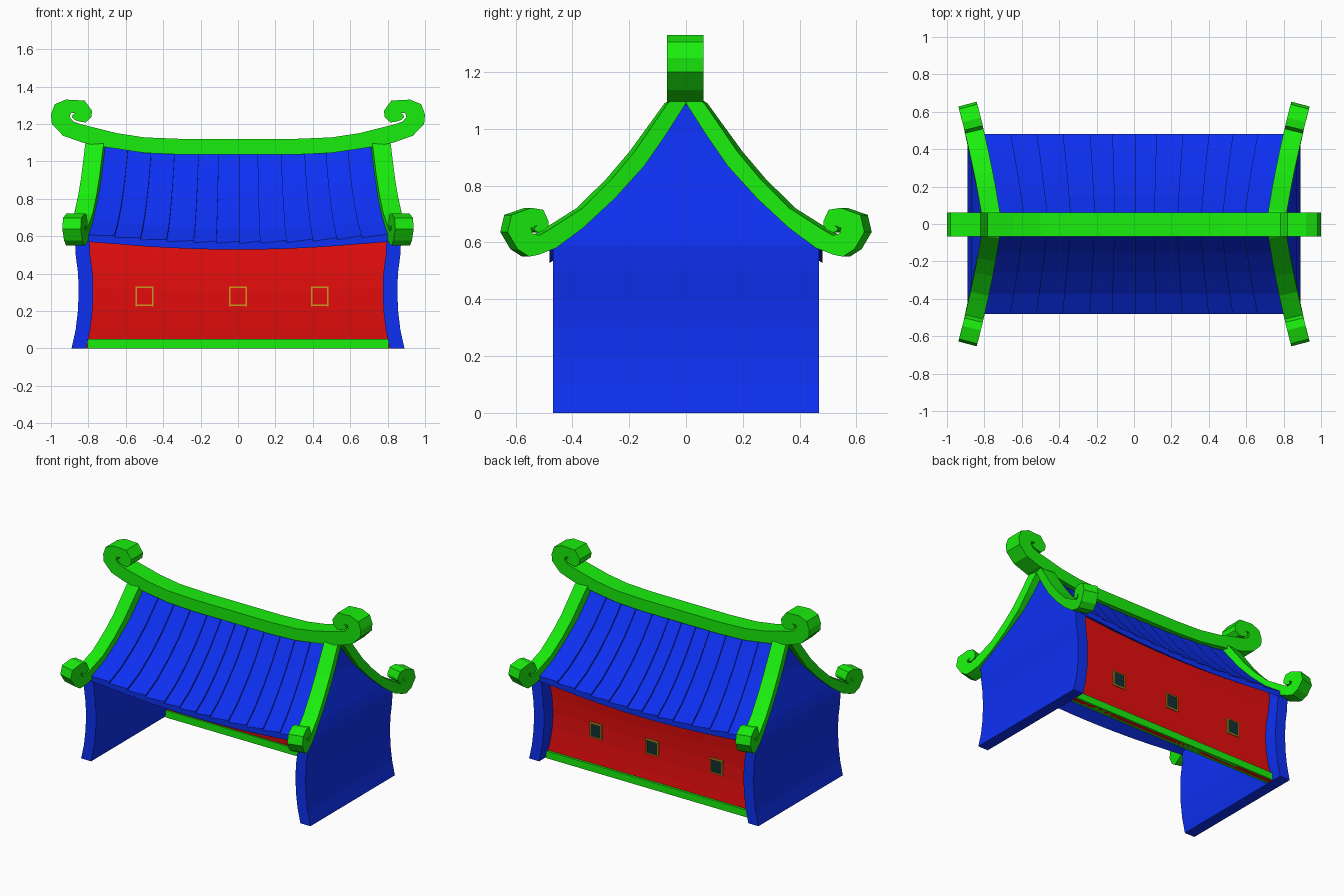
import bpy, bmesh


def mat(name, rgb):
    m = bpy.data.materials.new(name)
    m.diffuse_color = (*rgb, 1)
    return m


BLUE = mat("blue", (0.004, 0.03, 0.9))
GREEN = mat("green", (0.01, 0.86, 0.004))
RED = mat("red", (0.78, 0.004, 0.004))
GOLD = mat("gold", (0.6, 0.32, 0.01))
GLASS = mat("dark_glass", (0.006, 0.03, 0.03))


def loft(name, sections, material):
    """Join equal-sided polygons into one closed solid."""
    bm = bmesh.new()
    rings = [[bm.verts.new(p) for p in s] for s in sections]
    n = len(rings[0])
    for a, b in zip(rings, rings[1:]):
        for i in range(n):
            j = (i + 1) % n
            bm.faces.new((a[i], a[j], b[j], b[i]))
    bm.faces.new(rings[0][::-1])
    bm.faces.new(rings[-1])
    bmesh.ops.recalc_face_normals(bm, faces=bm.faces)
    me = bpy.data.meshes.new(name)
    bm.to_mesh(me)
    bm.free()
    me.materials.append(material)
    ob = bpy.data.objects.new(name, me)
    bpy.context.collection.objects.link(ob)
    return ob


def box(name, x, y, z, material):
    return loft(name, [[(x[0], y[0], h), (x[1], y[0], h), (x[1], y[1], h), (x[0], y[1], h)]
                       for h in z], material)


def interp(pts, t):
    for (a, va), (b, vb) in zip(pts, pts[1:]):
        if t <= b:
            return va + (vb - va) * (t - a) / (b - a)
    return pts[-1][1]


def trim_x(y):
    """Centre line of the gable trims, splaying outward to the eaves."""
    return 0.757 + 0.15 * y + 0.09 * y * y


def trim_point(y, z, d, sx, sy):
    """Offset sideways, square to the splayed centre line."""
    return (sx * (trim_x(y) + d), sy * (y - d * (0.15 + 0.18 * y) * min(1, y * 10)), z)


def sag(x):
    return 0.045 * (1 - min(1, (x / 0.8) ** 2))


# Ridge beam with scrolled ends
half = [(0.3, 1.12), (0.5, 1.128), (0.645, 1.15), (0.845, 1.2), (0.88, 1.213), (0.9, 1.235),
        (0.895, 1.257), (0.865, 1.26), (0.884, 1.25), (0.888, 1.236), (0.874, 1.222),
        (0.85, 1.213), (0.815, 1.208), (0.785, 1.235),
        (0.78, 1.27), (0.82, 1.325), (0.92, 1.33), (0.98, 1.305), (1.0, 1.25), (0.995, 1.2),
        (0.935, 1.137), (0.83, 1.1), (0.715, 1.077), (0.5, 1.045), (0.3, 1.036)]
outline = half + [(-x, z) for x, z in half[::-1]]
loft("ridge_beam", [[(x, y, z) for x, z in outline] for y in (-0.067, 0.062)], GREEN)

# Gable trims with scrolled feet
scroll = [(0, 1.14), (0.07, 1.09), (0.19, 0.92), (0.27, 0.825), (0.373, 0.722), (0.5, 0.641),
          (0.53, 0.625), (0.553, 0.632), (0.558, 0.651), (0.535, 0.66), (0.547, 0.65),
          (0.544, 0.64), (0.53, 0.635), (0.51, 0.643), (0.496, 0.658), (0.496, 0.676),
          (0.514, 0.715), (0.556, 0.722),
          (0.627, 0.697), (0.641, 0.637), (0.606, 0.577), (0.565, 0.55), (0.53, 0.557),
          (0.468, 0.581), (0.373, 0.651), (0.26, 0.755), (0.155, 0.87), (0.08, 0.975), (0, 1.09)]
for sx in (-1, 1):
    for sy in (-1, 1):
        loft("gable_trim", [[trim_point(y, z, d, sx, sy) for y, z in scroll]
                            for d in (-0.049, 0.049)], GREEN)

# Side walls: curved in below the eaves, leaning in up to the gable
wall_x = [(0, 0.89), (0.1, 0.868), (0.2, 0.856), (0.3, 0.852), (0.4, 0.855), (0.5, 0.868),
          (0.59, 0.872), (0.66, 0.858), (0.765, 0.826), (0.88, 0.79), (0.985, 0.768), (1.1, 0.752)]
wall_y = [(0.59, 0.468), (0.66, 0.373), (0.765, 0.26), (0.88, 0.155), (0.985, 0.08), (1.1, 0.002)]
for s in (-1, 1):
    secs = []
    for z, x in wall_x:
        w = 0.468 if z < 0.59 else interp(wall_y, z)
        secs.append([(s * x, -w, z), (s * x, w, z), (s * (x - 0.078), w, z), (s * (x - 0.078), -w, z)])
    loft("side_wall", secs, BLUE)

# Roof planks: overlapping strips fanning out toward the eaves, stepped the other way on each slope
slope = [(0, 1.125), (0.08, 1.015), (0.155, 0.915), (0.26, 0.798), (0.373, 0.692), (0.48, 0.618)]
seams = [-1.06, -0.825, -0.65, -0.475, -0.295, -0.145, 0.01, 0.15, 0.325, 0.5, 0.66, 0.825, 1.06]
for s in (-1, 1):
    for u0, u1 in zip(seams, seams[1:]):
        secs = []
        for y, z in slope:
            e = trim_x(y) - 0.048
            a, b = u0 * e, u1 * e
            za, zb = z - sag(a), z - sag(b)
            da, db = (0, 0.012) if s > 0 else (0.012, 0)
            secs.append([(a, s * y, za - da), (b, s * y, zb - db), (b, s * y, zb - 0.045), (a, s * y, za - 0.045)])
        loft("roof_plank", secs, BLUE)

# Back wall: slightly bowed, its top following the roof
bow = [(0, 0.392), (0.1, 0.38), (0.2, 0.372), (0.3, 0.369), (0.4, 0.372), (0.5, 0.38), (0.6, 0.392)]
secs = []
for i in range(9):
    x = -0.81 + 1.62 * i / 8
    k = (0.65 - sag(x)) / 0.6
    secs.append([(x, y, z * k) for z, y in bow] + [(x, y - 0.03, z * k) for z, y in bow[::-1]])
loft("back_wall", secs, RED)
box("back_sill", (-0.805, 0.805), (0.345, 0.402), (0, 0.05), GREEN)

# Windows: thin frames showing on both faces, glass outside
for cx in (-0.5, 0, 0.437):
    for s in (-1, 1):
        e = cx + s * 0.044
        box("window_frame_side", (e - 0.004, e + 0.004), (0.334, 0.379), (0.225, 0.332), GOLD)
        h = 0.2785 + s * 0.0485
        box("window_frame_rail", (cx - 0.048, cx + 0.048), (0.334, 0.379), (h - 0.004, h + 0.004), GOLD)
    box("window_pane", (cx - 0.04, cx + 0.04), (0.36, 0.377), (0.23, 0.327), GLASS)
